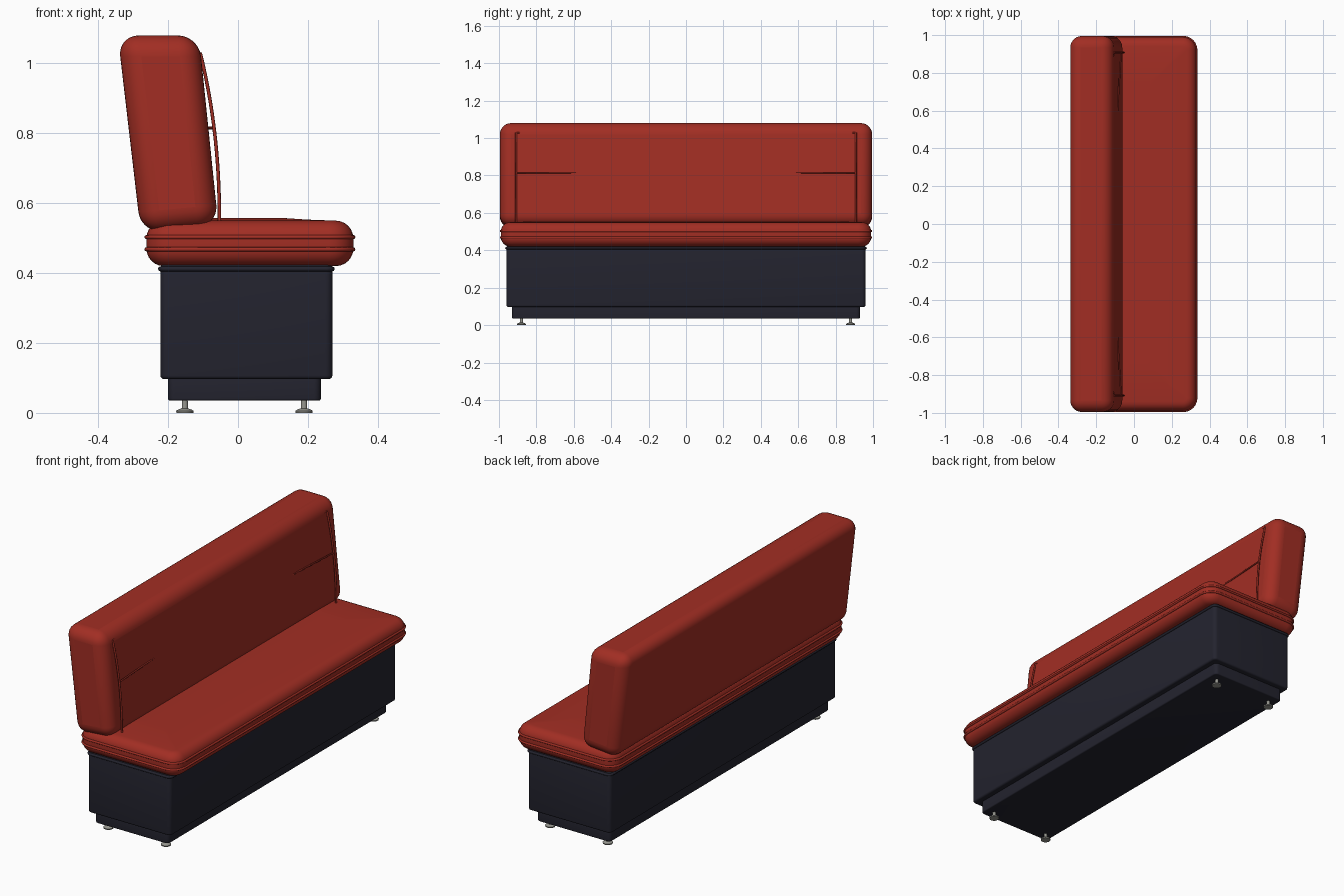
import bpy, bmesh, math

if "Cube" in bpy.data.objects:
    bpy.data.objects.remove(bpy.data.objects["Cube"])


def material(name, rgb):
    m = bpy.data.materials.new(name)
    m.diffuse_color = (*rgb, 1)
    m.use_nodes = True
    m.node_tree.nodes["Principled BSDF"].inputs["Base Color"].default_value = m.diffuse_color
    return m


RED = material("red upholstery", (0.36, 0.027, 0.017))
DARK = material("dark base", (0.017, 0.017, 0.028))
METAL = material("foot metal", (0.30, 0.30, 0.27))


def make(name, bm, mat):
    bmesh.ops.recalc_face_normals(bm, faces=bm.faces)
    me = bpy.data.meshes.new(name)
    bm.to_mesh(me)
    bm.free()
    ob = bpy.data.objects.new(name, me)
    bpy.context.collection.objects.link(ob)
    me.materials.append(mat)
    return ob


def smooth(ob, angle=35):
    bpy.ops.object.select_all(action='DESELECT')
    ob.select_set(True)
    bpy.context.view_layer.objects.active = ob
    bpy.ops.object.shade_smooth_by_angle(angle=math.radians(angle))


def outline(x0, x1, y, r, inset=0.0, n=6):
    """Rounded rectangle, shrunk by inset."""
    x0, x1, y, r = x0 + inset, x1 - inset, y - inset, max(r - inset, 0.012)
    pts = []
    for k, (cx, cy) in enumerate([(x1 - r, y - r), (x0 + r, y - r),
                                  (x0 + r, r - y), (x1 - r, r - y)]):
        for i in range(n + 1):
            a = math.pi / 2 * (k + i / n)
            pts.append((cx + r * math.cos(a), cy + r * math.sin(a)))
    return pts


def loft(name, rect, profile, mat):
    """Stack rounded rectangles; profile holds (inset, z)."""
    bm = bmesh.new()
    rings = [[bm.verts.new((px, py, z)) for px, py in outline(*rect, inset)]
             for inset, z in profile]
    for a, b in zip(rings, rings[1:]):
        for i in range(len(a)):
            j = (i + 1) % len(a)
            bm.faces.new((a[i], a[j], b[j], b[i]))
    bm.faces.new(rings[0])
    bm.faces.new(rings[-1])
    ob = make(name, bm, mat)
    smooth(ob)
    return ob


def rounded(z0, z1, r, n=4):
    """Profile of a slab with rounded top and bottom edges."""
    low = [(r - r * math.sin(math.pi / 2 * i / n),
            z0 + r - r * math.cos(math.pi / 2 * i / n)) for i in range(n + 1)]
    return low + [(i, z0 + z1 - z) for i, z in reversed(low)]


def tube(name, pts, radius, mat, closed=False):
    cu = bpy.data.curves.new(name, 'CURVE')
    cu.dimensions = '3D'
    cu.bevel_depth = radius
    cu.bevel_resolution = 2
    cu.use_fill_caps = True
    sp = cu.splines.new('POLY')
    sp.points.add(len(pts) - 1)
    for p, co in zip(sp.points, pts):
        p.co = (*co, 1)
    sp.use_cyclic_u = closed
    sp.use_smooth = True
    cu.materials.append(mat)
    ob = bpy.data.objects.new(name, cu)
    bpy.context.collection.objects.link(ob)
    return ob


# Base box, its trim and the recessed plinth
base = (-0.222, 0.270, 0.96, 0.02)
loft("base_box", base, rounded(0.097, 0.425, 0.01), DARK)
tube("base_trim", [(x, y, 0.412) for x, y in outline(*base)], 0.007, DARK, True)
loft("plinth", (-0.200, 0.237, 0.93, 0.02), rounded(0.035, 0.105, 0.006), DARK)

# Seat cushion with rounded rim and a slight crown
seat = (-0.262, 0.330, 0.99, 0.07)
seat_profile = rounded(0.42, 0.55, 0.05, 6) + [(0.13, 0.553), (0.19, 0.557), (0.25, 0.557)]
loft("seat_cushion", seat, seat_profile, RED)
for label, z in (("lower", 0.468), ("upper", 0.503)):
    tube("seat_piping_" + label, [(x, y, z) for x, y in outline(*seat)], 0.006, RED, True)

# Leaning backrest
bm = bmesh.new()
sides = [[bm.verts.new((x, y, z)) for x, z in
          ((-0.278, 0.515), (-0.056, 0.535), (-0.112, 1.08), (-0.344, 1.08))]
         for y in (-0.995, 0.995)]
for s in sides:
    bm.faces.new(s)
for i in range(4):
    j = (i + 1) % 4
    bm.faces.new((sides[0][i], sides[0][j], sides[1][j], sides[1][i]))
back = make("backrest", bm, RED)
bev = back.modifiers.new("round edges", 'BEVEL')
bev.width, bev.segments, bev.limit_method = 0.06, 7, 'NONE'
smooth(back, 50)


def bow(z):
    """Forward position of the backrest piping at a height."""
    t = (z - 0.54) / 0.49
    return -0.053 - 0.055 * t ** 2.2


# Backrest piping: bowed uprights, with short top and middle seams sinking in
for side, s in (("left", -1), ("right", 1)):
    heights = [0.54 + 0.49 * i / 14 for i in range(15)]
    tube("back_piping_" + side, [(bow(z), s * 0.908, z) for z in heights], 0.005, RED)
    for label, z, y_end, x_end in (("top", 1.028, 0.86, -0.115), ("middle", 0.815, 0.54, -0.091)):
        seam = []
        for i in range(9):
            t = i / 8
            seam.append((bow(z) + (x_end - bow(z)) * t, s * (0.908 + (y_end - 0.908) * t), z))
        tube(f"back_seam_{label}_{side}", seam, 0.004, RED)

# Levelling feet: domed disc and stem, turned from one profile
foot_profile = [(0.024, 0.0), (0.025, 0.006), (0.018, 0.010), (0.009, 0.013), (0.008, 0.04)]
for fx, xn in ((-0.152, "back"), (0.189, "front")):
    for fy, yn in ((-0.88, "left"), (0.88, "right")):
        bm = bmesh.new()
        n = 20
        rings = [[bm.verts.new((fx + r * math.cos(2 * math.pi * i / n),
                                fy + r * math.sin(2 * math.pi * i / n), z)) for i in range(n)]
                 for r, z in foot_profile]
        for a, b in zip(rings, rings[1:]):
            for i in range(n):
                bm.faces.new((a[i], a[(i + 1) % n], b[(i + 1) % n], b[i]))
        bm.faces.new(rings[0])
        bm.faces.new(rings[-1])
        smooth(make(f"foot_{xn}_{yn}", bm, METAL))
